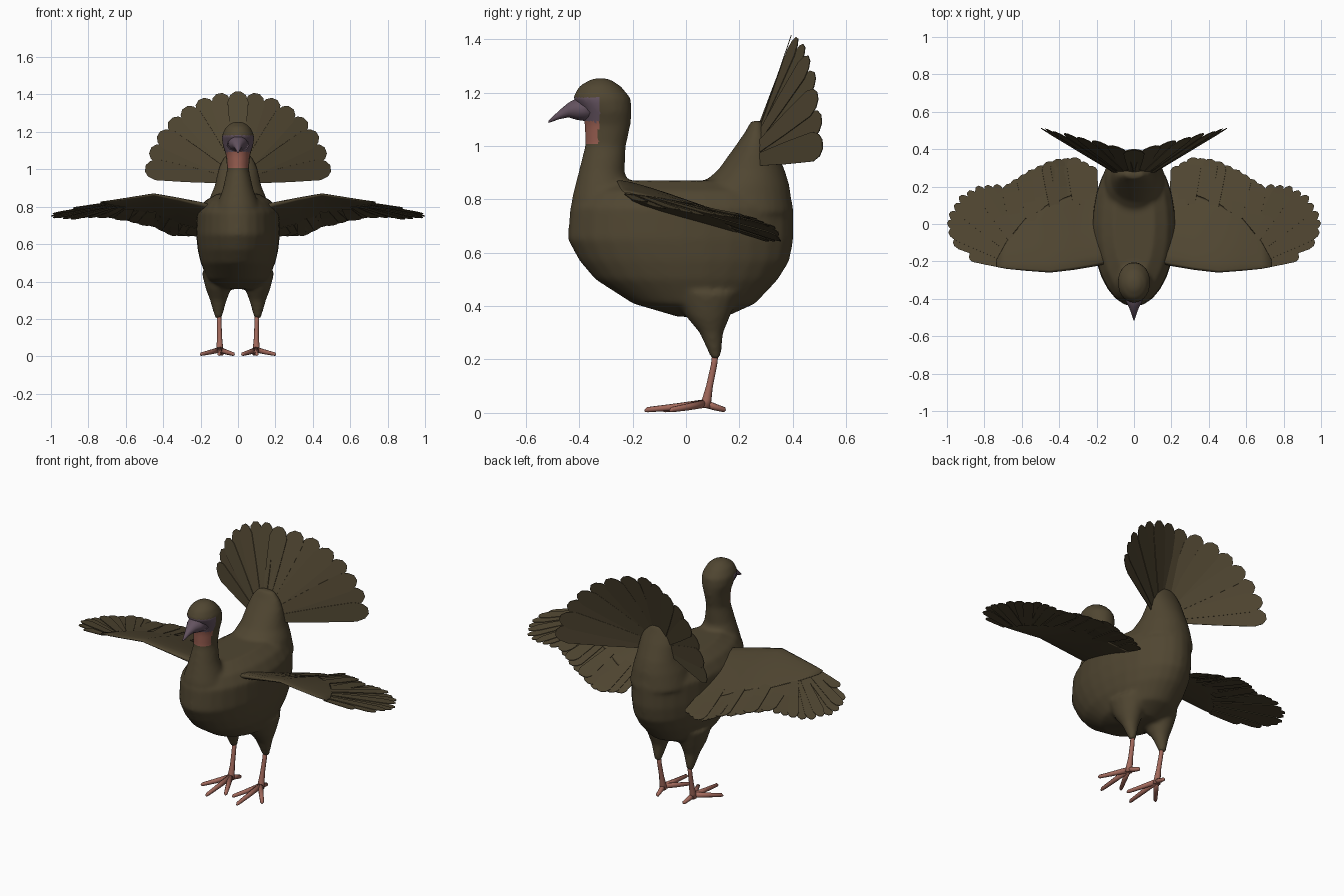
import bpy, bmesh, math
from mathutils import Vector

if "Cube" in bpy.data.objects:
    bpy.data.objects.remove(bpy.data.objects["Cube"])


def material(name, rgb):
    m = bpy.data.materials.new(name)
    m.diffuse_color = (*rgb, 1)
    m.use_nodes = True
    m.node_tree.nodes["Principled BSDF"].inputs["Base Color"].default_value = m.diffuse_color
    return m


BROWN = material("brown plumage", (0.080, 0.061, 0.031))
MAUVE = material("mauve face", (0.125, 0.085, 0.115))
RED = material("red wattle", (0.31, 0.11, 0.08))
PINK = material("pink leg", (0.36, 0.14, 0.105))


def interp(table, t):
    """Piecewise linear lookup; rows are (t, value, ...)."""
    for a, b in zip(table, table[1:]):
        if t <= b[0]:
            f = max(0, (t - a[0]) / (b[0] - a[0]))
            return [p + (q - p) * f for p, q in zip(a[1:], b[1:])]
    return list(table[-1][1:])


def loft(bm, rings):
    """Skin a list of closed rings and cap both ends."""
    vs = [[bm.verts.new(p) for p in r] for r in rings]
    n = len(vs[0])
    for a, b in zip(vs, vs[1:]):
        for i in range(n):
            j = (i + 1) % n
            bm.faces.new((a[i], a[j], b[j], b[i]))
    bm.faces.new(vs[0])
    bm.faces.new(vs[-1])


def z_loft(bm, rows, cx=0, n=28):
    """Horizontal ellipses; rows are (z, ymin, ymax, half width)."""
    loft(bm, [[(cx + w * math.sin(k * math.tau / n),
                (a + b) / 2 + (b - a) / 2 * math.cos(k * math.tau / n), z)
               for k in range(n)] for z, a, b, w in rows])


def tube(bm, pts, n=8):
    """Tapered tube; pts are (x, y, z, radius)."""
    rings = []
    for i, p in enumerate(pts):
        a, b = pts[max(i - 1, 0)], pts[min(i + 1, len(pts) - 1)]
        d = (Vector(b[:3]) - Vector(a[:3])).normalized()
        u = d.cross(Vector((1, 0.3, 0.2))).normalized()
        v = d.cross(u)
        rings.append([Vector(p[:3]) + p[3] * (u * math.cos(k * math.tau / n) + v * math.sin(k * math.tau / n))
                      for k in range(n)])
    loft(bm, rings)


def finish(bm, name, mats, smooth=True, mirror=False, recalc=True):
    if recalc:
        bmesh.ops.recalc_face_normals(bm, faces=bm.faces[:])
    me = bpy.data.meshes.new(name)
    bm.to_mesh(me)
    bm.free()
    for m in mats:
        me.materials.append(m)
    for p in me.polygons:
        p.use_smooth = smooth
    ob = bpy.data.objects.new(name, me)
    bpy.context.collection.objects.link(ob)
    if mirror:
        mod = ob.modifiers.new("mirror", 'MIRROR')
        mod.use_mirror_merge = False
    return ob


def feather(bm, base, tip, side, w0, w1, warp=None):
    """Flat blade with a rounded tip between two points."""
    base, tip = Vector(base), Vector(tip)
    prev = None
    for t, w in ((0, w0), (0.45, w0 + (w1 - w0) * 0.6), (0.85, w1), (0.95, w1 * 0.75), (1, w1 * 0.3)):
        c = base.lerp(tip, t)
        pair = []
        for s in (-1, 1):
            p = c + side * (s * w / 2)
            pair.append(bm.verts.new(warp(p) if warp else p))
        if prev:
            bm.faces.new((prev[0], prev[1], pair[1], pair[0]))
        prev = pair


# Body, neck with head, tail mound and thighs, fused into one skin
bm = bmesh.new()
z_loft(bm, [(0.36, -0.03, 0.15, 0.09), (0.41, -0.20, 0.26, 0.16), (0.5, -0.34, 0.345, 0.20),
            (0.57, -0.40, 0.388, 0.216), (0.65, -0.443, 0.403, 0.224), (0.77, -0.435, 0.403, 0.22),
            (0.83, -0.40, 0.385, 0.18), (0.87, -0.30, 0.30, 0.11)])
z_loft(bm, [(0.7, -0.43, -0.15, 0.13), (0.8, -0.428, -0.19, 0.115), (0.9, -0.403, -0.23, 0.08),
            (1.0, -0.378, -0.225, 0.058), (1.08, -0.38, -0.207, 0.066), (1.13, -0.39, -0.203, 0.083),
            (1.18, -0.425, -0.207, 0.088), (1.225, -0.40, -0.245, 0.066), (1.253, -0.35, -0.29, 0.03)])
z_loft(bm, [(0.75, 0.05, 0.402, 0.17), (0.85, 0.05, 0.388, 0.15), (0.91, 0.12, 0.37, 0.125),
            (1.0, 0.185, 0.33, 0.105), (1.05, 0.22, 0.305, 0.085), (1.095, 0.245, 0.285, 0.05)])
for s in (-1, 1):
    z_loft(bm, [(0.2, 0.095, 0.13, 0.018), (0.3, 0.05, 0.14, 0.045), (0.36, 0.0, 0.165, 0.068),
                (0.45, -0.05, 0.2, 0.09)], cx=s * 0.105, n=16)
tmp = finish(bm, "body_source", [BROWN])
rm = tmp.modifiers.new("fuse", 'REMESH')
rm.mode = 'VOXEL'
rm.voxel_size = 0.011
sm = tmp.modifiers.new("soften", 'SMOOTH')
sm.factor = 0.5
sm.iterations = 8
dg = bpy.context.evaluated_depsgraph_get()
me = bpy.data.meshes.new_from_object(tmp.evaluated_get(dg))
bpy.data.objects.remove(tmp)
me.materials.clear()
for m in (BROWN, MAUVE, RED):
    me.materials.append(m)
body = bpy.data.objects.new("body", me)
bpy.context.collection.objects.link(body)
# Bare face and throat patches, by position
for p in me.polygons:
    p.use_smooth = True
    c = p.center
    p.material_index = 0
    if c.y < -0.322 and 1.09 < c.z < 1.182:
        p.material_index = 1
    elif c.y < -0.328 and 1.01 < c.z <= 1.09:
        p.material_index = 2

# Beak
bm = bmesh.new()
loft(bm, [[(w * math.sin(k * math.tau / 14), y, (a + b) / 2 + (b - a) / 2 * math.cos(k * math.tau / 14))
           for k in range(14)]
          for y, a, b, w in ((-0.36, 1.09, 1.18, 0.06), (-0.41, 1.098, 1.178, 0.046), (-0.44, 1.107, 1.162, 0.03),
                             (-0.475, 1.1, 1.133, 0.016), (-0.515, 1.086, 1.094, 0.003))])
finish(bm, "beak", [MAUVE])

# Wing surface: leading edge height and backward slope vary along the span
LEAD = [(0.1, 0.83), (0.2, 0.84), (0.45, 0.872), (0.73, 0.83), (1.0, 0.80)]
SLOPE = [(0.35, 0.34), (0.75, 0.16), (1, 0.16)]
ARM = [(0.10, -0.20, 0.20, 0.042), (0.2, -0.225, 0.19, 0.032), (0.32, -0.245, 0.16, 0.024),
       (0.45, -0.26, 0.11, 0.018), (0.58, -0.25, 0.03, 0.014), (0.68, -0.24, -0.09, 0.01),
       (0.735, -0.23, -0.19, 0.006)]


def wing_z(x, y):
    return interp(LEAD, x)[0] - interp(SLOPE, x)[0] * (y + 0.24)


def on_wing(p):
    return Vector((p.x, p.y, wing_z(p.x, p.y) + p.z))


# Wing arm
bm = bmesh.new()
rings = []
for x, a, b, t in ARM:
    ring = []
    for k in range(16):
        c, s = math.cos(k * math.tau / 16), math.sin(k * math.tau / 16)
        y = (a + b) / 2 - (b - a) / 2 * c
        ring.append((x, y, wing_z(x, y) - 0.5 * t + t * s * (0.6 + 0.4 * c)))
    rings.append(ring)
loft(bm, rings)
finish(bm, "wing_arm", [BROWN], mirror=True)

# Wing feathers: secondaries along the arm, primaries fanned at the tip
SECOND = [(0, 0.24, 0.31), (0.2, 0.32, 0.355), (0.45, 0.43, 0.345), (0.7, 0.55, 0.29), (1, 0.67, 0.215)]
PRIMARY = [(0, 0.74, 0.21), (0.2, 0.84, 0.20), (0.4, 0.93, 0.15), (0.6, 0.985, 0.06), (0.75, 1.0, -0.01),
           (0.9, 0.965, -0.09), (1, 0.88, -0.165)]
bm = bmesh.new()
for count, tips, x0, x1, wide in ((11, SECOND, 0.22, 0.62, 0.085), (11, PRIMARY, 0.62, 0.715, 0.062)):
    for i in range(count):
        t = i / (count - 1)
        bx = x0 + (x1 - x0) * t
        lead, trail, _ = interp(ARM, bx)
        lift = -0.012 + 0.003 * (i % 3)
        base = Vector((bx, max(trail - 0.06, lead + 0.015), lift))
        tx, ty = interp(tips, t)
        d = Vector((tx - base.x, ty - base.y, 0)).normalized()
        feather(bm, base, (tx, ty, lift), Vector((d.y, -d.x, 0)), wide * 0.6, wide, on_wing)
ob = finish(bm, "wing_feathers", [BROWN], smooth=False, mirror=True)
ob.modifiers.new("thickness", 'SOLIDIFY').thickness = 0.003

# Tail fan, swept back at the sides
bm = bmesh.new()
N = 15
for i in range(N):
    a = math.radians(-81 + 162 * i / (N - 1))
    sa, ca = math.sin(a), math.cos(a)
    off = 0.004 * abs(i - N // 2) / 7 + 0.003 * (i % 2)
    base = Vector((0.09 * sa, 0.262 + off, 0.93 + 0.11 * ca))
    tip = Vector((0.5 * sa, 0.39 + 0.12 * abs(sa) + off, 0.93 + 0.485 * ca))
    side = Vector((ca, 0.24 * ca * (1 if sa > 0.01 else -1 if sa < -0.01 else 0), -sa)).normalized()
    feather(bm, base, tip, side, 0.045, 0.112)
ob = finish(bm, "tail_fan", [BROWN], smooth=False)
ob.modifiers.new("thickness", 'SOLIDIFY').thickness = 0.003

# Legs with three front toes and one back toe
bm = bmesh.new()
tube(bm, [(0.102, 0.112, 0.24, 0.012), (0.1, 0.105, 0.18, 0.012), (0.098, 0.088, 0.1, 0.013),
          (0.098, 0.078, 0.05, 0.018), (0.098, 0.072, 0.02, 0.02)], 10)
for x, y in ((0.1, -0.155), (0.022, -0.085), (0.2, -0.06), (0.085, 0.147)):
    mx, my = 0.098 + (x - 0.098) * 0.5, 0.07 + (y - 0.07) * 0.5
    tube(bm, [(0.098, 0.07, 0.035, 0.016), (mx, my, 0.022, 0.013),
              (0.1 * mx + 0.9 * x, 0.1 * my + 0.9 * y, 0.012, 0.010), (x, y, 0.007, 0.004)])
low = min(v.co.z for v in bm.verts)
for v in bm.verts:
    if v.co.z < 0.05:
        v.co.z = max(v.co.z - min(low, 0), 0)
finish(bm, "leg", [PINK], mirror=True)
